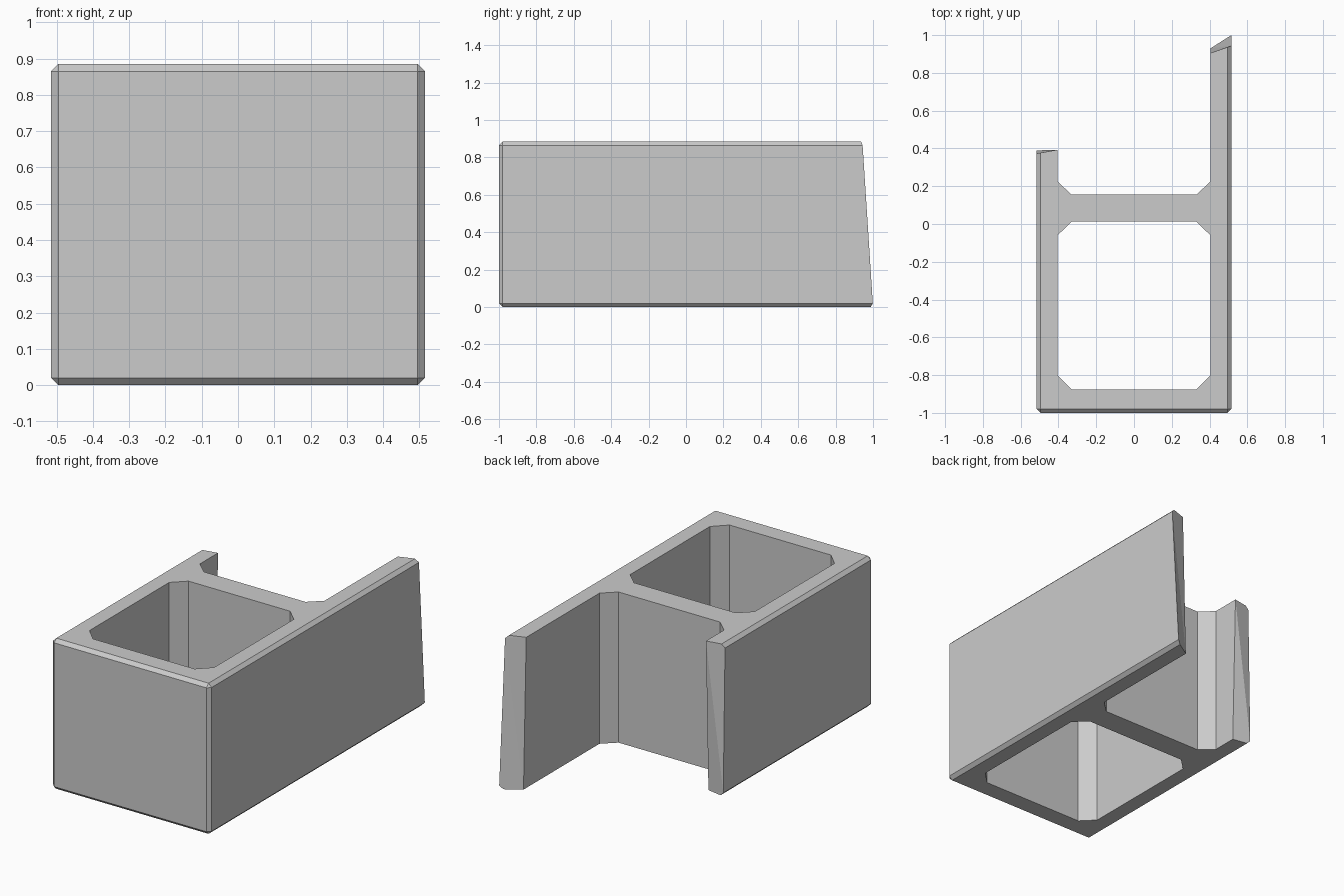
import bpy
import bmesh

cube = bpy.data.objects.get("Cube")
if cube:
    bpy.data.objects.remove(cube, do_unlink=True)

HEIGHT = 0.885
SIDE = 0.515      # outer half width
INNER = 0.405     # half width between the walls
CORNER = 0.33     # where the cavity corner chamfer starts
EDGE = 0.02       # outer edge chamfer

concrete = bpy.data.materials.new("grey concrete")
concrete.use_nodes = True
grey = (0.6, 0.6, 0.6, 1.0)
concrete.diffuse_color = grey
concrete.node_tree.nodes["Principled BSDF"].inputs["Base Color"].default_value = grey


def prism(outline, low, high):
    """Closed prism from (x, y at bottom, y at top) points."""
    bm = bmesh.new()
    bottom = [bm.verts.new((x, y0, low)) for x, y0, y1 in outline]
    top = [bm.verts.new((x, y1, high)) for x, y0, y1 in outline]
    bm.faces.new(bottom[::-1])
    bm.faces.new(top)
    n = len(outline)
    for i in range(n):
        j = (i + 1) % n
        bm.faces.new((bottom[i], bottom[j], top[j], top[i]))
    return bm


def make_object(name, bm):
    mesh = bpy.data.meshes.new(name)
    bmesh.ops.recalc_face_normals(bm, faces=bm.faces)
    bm.to_mesh(mesh)
    bm.free()
    mesh.materials.append(concrete)
    obj = bpy.data.objects.new(name, mesh)
    bpy.context.collection.objects.link(obj)
    return obj


# Block body with two broken, slanted wall ends
body = prism([
    (-SIDE, -1, -1), (SIDE, -1, -1),
    (SIDE, 1.0, 0.943), (INNER, 0.93, 0.905),
    (INNER, 0.225, 0.225), (CORNER, 0.155, 0.155),
    (-CORNER, 0.155, 0.155), (-INNER, 0.225, 0.225),
    (-INNER, 0.37, 0.393), (-SIDE, 0.39, 0.373),
], 0, HEIGHT)


# Chamfer only the outer edges, leaving the broken ends sharp
def is_outer(edge):
    on_shell = all(abs(v.co.x) > SIDE - 0.001 for v in edge.verts)
    return on_shell and min(v.co.y for v in edge.verts) < -0.9


bmesh.ops.bevel(body, geom=[e for e in body.edges if is_outer(e)],
                offset=EDGE, offset_type='OFFSET', segments=1,
                profile=0.5, affect='EDGES')

# Split the twisted end faces into flat facets
ends = [f for f in body.faces
        if all(v.co.y > 0.3 for v in f.verts)]
bmesh.ops.triangulate(body, faces=ends)
block = make_object("broken_block", body)

# Through cavity with chamfered corners
half = [(CORNER, -0.875), (INNER, -0.80), (INNER, -0.06), (CORNER, 0.012)]
ring = half + [(-x, y) for x, y in reversed(half)]
cavity = make_object("cavity_cutter",
                     prism([(x, y, y) for x, y in ring], -0.2, HEIGHT + 0.2))
cavity.hide_render = True

cut = block.modifiers.new("cavity", 'BOOLEAN')
cut.operation = 'DIFFERENCE'
cut.solver = 'EXACT'
cut.object = cavity

# Bake the cut and discard the cutter
graph = bpy.context.evaluated_depsgraph_get()
graph.update()
result = bpy.data.meshes.new_from_object(block.evaluated_get(graph))
block.modifiers.clear()
block.data = result
bpy.data.objects.remove(cavity, do_unlink=True)
